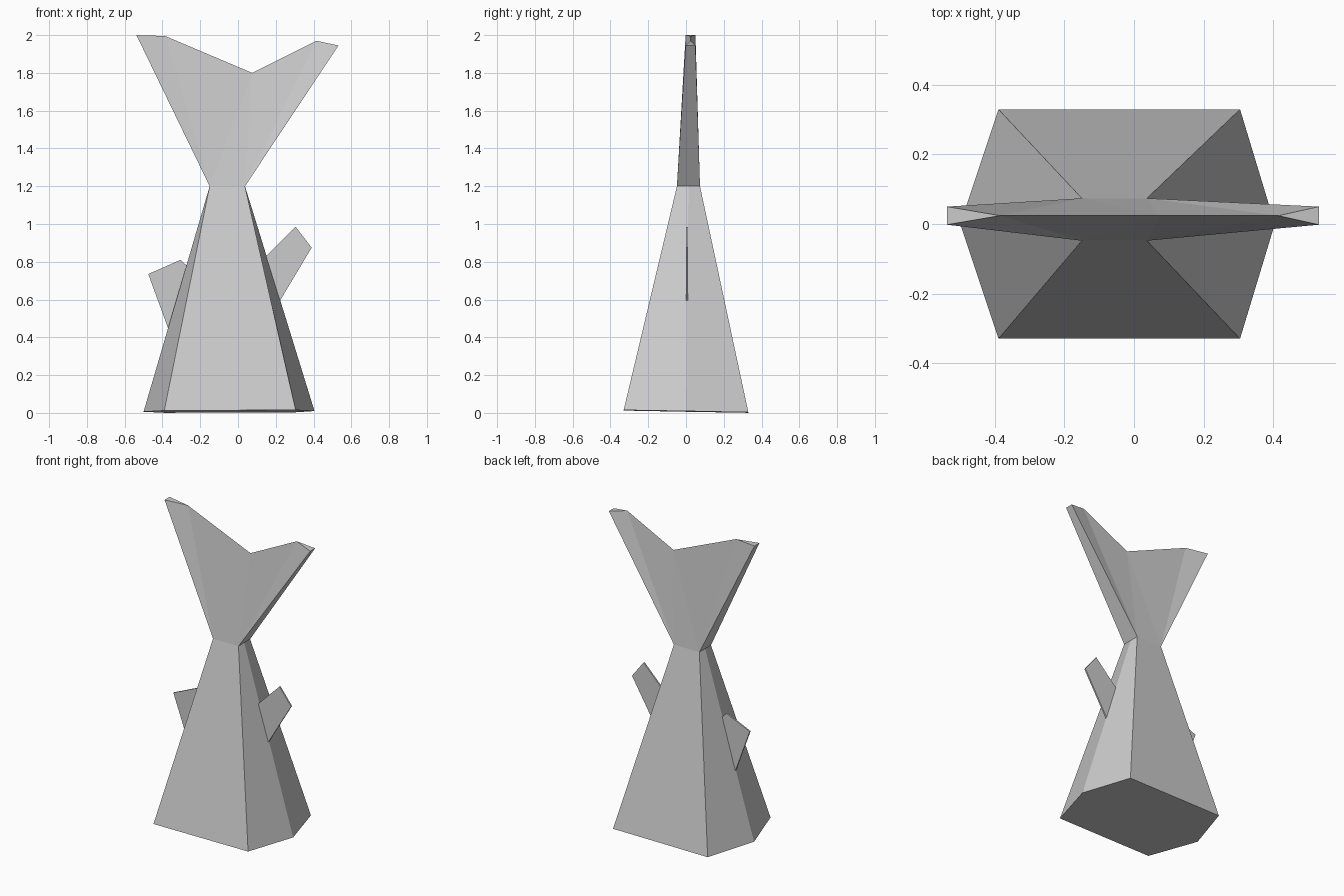
import bpy, bmesh

if "Cube" in bpy.data.objects:
    bpy.data.objects.remove(bpy.data.objects["Cube"])


def build(name, verts, faces):
    bm = bmesh.new()
    vs = [bm.verts.new(v) for v in verts]
    for f in faces:
        bm.faces.new([vs[i] for i in f])
    bmesh.ops.recalc_face_normals(bm, faces=bm.faces)
    me = bpy.data.meshes.new(name)
    bm.to_mesh(me)
    bm.free()
    ob = bpy.data.objects.new(name, me)
    bpy.context.collection.objects.link(ob)
    return ob


# tapering six-sided body, its base very slightly tilted
base_xy = [(-0.5, 0), (-0.39, -0.33), (0.305, -0.33),
           (0.405, 0), (0.305, 0.33), (-0.39, 0.33)]
base = [(x, y, max(0, 0.008 - 0.018 * y + 0.004 * x)) for x, y in base_xy]
waist = [(-0.15, 0.013, 1.2), (-0.15, -0.048, 1.2), (0.037, -0.048, 1.2),
         (0.037, 0.013, 1.2), (0.037, 0.074, 1.2), (-0.15, 0.074, 1.2)]
sides = [(i, (i + 1) % 6, (i + 1) % 6 + 6, i + 6) for i in range(6)]
build("body", base + waist, sides + [(5, 4, 3, 2, 1, 0)])

# forked tail: front and back outlines sharing a sharp top ridge
ridge = [(-0.385, 0.024, 1.995), (0.075, 0.024, 1.8), (0.415, 0.024, 1.97)]


def tail_side(y_waist, y_tip):
    return [(-0.15, y_waist, 1.2), (-0.538, y_tip, 2.0),
            (0.532, y_tip, 1.945), (0.037, y_waist, 1.2)]


faces = []
for o in (3, 7):
    wl, tl, tr, wr = range(o, o + 4)
    faces += [(wl, tl, 0), (wl, 0, 1), (wl, 1, wr), (wr, 1, 2), (wr, 2, tr)]
faces += [(3, 7, 8, 4), (6, 5, 9, 10), (4, 8, 0), (5, 2, 9), (3, 6, 10, 7)]
build("tail", ridge + tail_side(-0.048, -0.002) + tail_side(0.074, 0.05), faces)

# thin side fins, rooted inside the body
fins = {
    "right_fin": [(0.305, 0.985), (0.39, 0.875), (0.22, 0.59), (0.14, 0.82)],
    "left_fin": [(-0.475, 0.735), (-0.305, 0.81), (-0.255, 0.765), (-0.36, 0.42)],
}
for name, outline in fins.items():
    n = len(outline)
    verts = [(x, y, z) for y in (0.0, 0.01) for x, z in outline]
    quads = [(i, (i + 1) % n, (i + 1) % n + n, i + n) for i in range(n)]
    build(name, verts, quads + [tuple(range(n)), tuple(range(n, 2 * n))])
